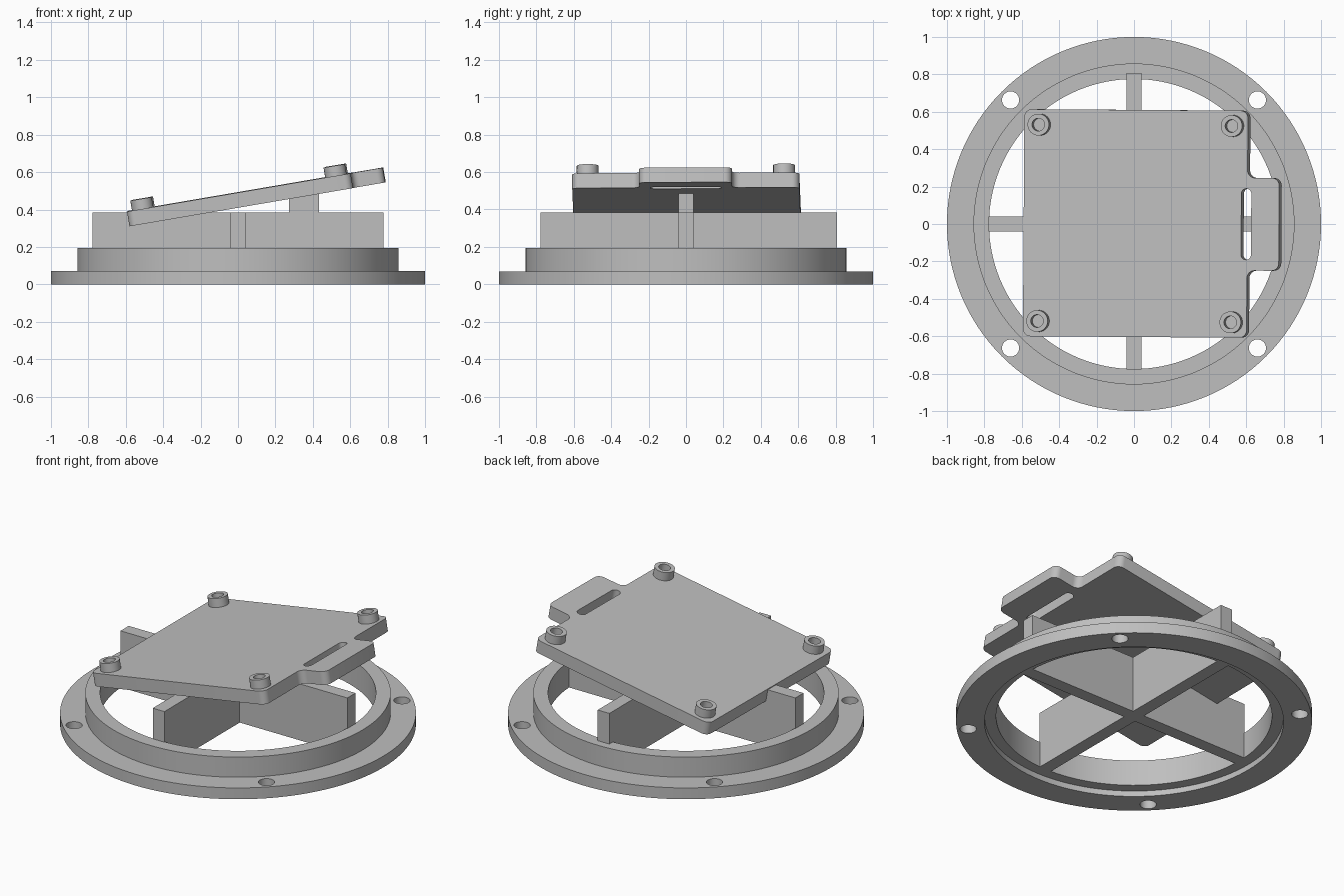
import bpy, bmesh, math
from mathutils import Matrix, Vector

cube = bpy.data.objects.get("Cube")
if cube:
    bpy.data.objects.remove(cube, do_unlink=True)

# Single plain grey
grey = bpy.data.materials.new("plain_grey")
grey.use_nodes = True
colour = (0.52, 0.52, 0.52, 1)
grey.diffuse_color = colour
grey.node_tree.nodes["Principled BSDF"].inputs["Base Color"].default_value = colour


def circle(r, cx=0, cy=0, n=96):
    return [(cx + r * math.cos(2 * math.pi * i / n),
             cy + r * math.sin(2 * math.pi * i / n)) for i in range(n)]


def rounded(corners, steps=8):
    """Right-angled outline of (x, y, radius) corners with arcs at each corner."""
    pts = []
    for i, (x, y, r) in enumerate(corners):
        p = Vector((x, y))
        if r == 0:
            pts.append((x, y))
            continue
        a = (Vector(corners[i - 1][:2]) - p).normalized()
        b = (Vector(corners[(i + 1) % len(corners)][:2]) - p).normalized()
        centre = p + r * (a + b)
        for k in range(steps + 1):
            t = math.pi / 2 * k / steps
            pts.append(tuple(centre - r * (b * math.cos(t) + a * math.sin(t))))
    return pts


def slab(name, outlines, z0, z1, matrix=Matrix()):
    """Extrude a 2D outline, with further outlines as holes, from z0 to z1."""
    curve = bpy.data.curves.new(name, "CURVE")
    curve.dimensions = "2D"
    curve.fill_mode = "BOTH"
    curve.extrude = (z1 - z0) / 2
    for pts in outlines:
        spline = curve.splines.new("POLY")
        spline.points.add(len(pts) - 1)
        for point, (x, y) in zip(spline.points, pts):
            point.co = (x, y, 0, 1)
        spline.use_cyclic_u = True
    temp = bpy.data.objects.new(name + "_outline", curve)
    bpy.context.collection.objects.link(temp)
    bpy.context.view_layer.update()
    graph = bpy.context.evaluated_depsgraph_get()
    mesh = bpy.data.meshes.new_from_object(temp.evaluated_get(graph))
    bpy.data.objects.remove(temp, do_unlink=True)
    bpy.data.curves.remove(curve)

    bm = bmesh.new()
    bm.from_mesh(mesh)
    bmesh.ops.remove_doubles(bm, verts=bm.verts, dist=1e-5)
    bmesh.ops.translate(bm, verts=bm.verts, vec=(0, 0, (z0 + z1) / 2))
    bmesh.ops.recalc_face_normals(bm, faces=bm.faces)
    bm.to_mesh(mesh)
    bm.free()
    mesh.name = name
    mesh.materials.clear()
    mesh.materials.append(grey)
    obj = bpy.data.objects.new(name, mesh)
    bpy.context.collection.objects.link(obj)
    obj.matrix_world = matrix
    bpy.ops.object.select_all(action="DESELECT")
    obj.select_set(True)
    bpy.context.view_layer.objects.active = obj
    bpy.ops.object.shade_smooth_by_angle(angle=math.radians(30))
    return obj


# Flange with four bolt holes
bolt_holes = [circle(0.046, sx * 0.66, sy * 0.663, 32) for sx in (-1, 1) for sy in (-1, 1)]
slab("base_flange", [circle(1.0, n=128), circle(0.84, n=128)] + bolt_holes, 0, 0.07)

# Raised ring, its underside recessed above the flange bottom
slab("raised_ring", [circle(0.858, n=128), circle(0.775, n=128)], 0.035, 0.195)

# Crossed support walls
w = 0.04
cross = [(-0.778, -w), (-w, -w), (-w, -0.778), (w, -0.778), (w, -w), (0.778, -w),
         (0.778, w), (w, w), (w, 0.808), (-w, 0.808), (-w, w), (-0.778, w)]
slab("cross_support", [cross], 0.035, 0.385)

# Post holding up the high end of the plate
slab("plate_post", [[(0.272, -w), (0.432, -w), (0.432, w), (0.272, w)]], 0.38, 0.485)

# Tilted plate: local x runs up the slope from the low edge, local z = 0 is its top
tilt = (Matrix.Translation((-0.59, 0.007, 0.391))
        @ Matrix.Rotation(math.radians(-0.4), 4, "Z")
        @ Matrix.Rotation(math.radians(-9.7), 4, "Y")
        @ Matrix.Rotation(math.radians(0.2), 4, "X"))
half, tab, edge, end, r = 0.607, 0.248, 1.213, 1.385, 0.04
plate = rounded([(0, -half, r), (edge, -half, r), (edge, -tab, r), (end, -tab, r),
                 (end, tab, r), (edge, tab, r), (edge, half, r), (0, half, r)])
slot = rounded([(1.18, -0.19, 0.026), (1.234, -0.19, 0.026),
                (1.234, 0.19, 0.026), (1.18, 0.19, 0.026)])
slab("tilted_plate", [plate, slot], -0.08, 0, tilt)

# Hollow bosses at the plate corners
for end_name, u in (("low", 0.085), ("high", 1.133)):
    for side, v in (("right", -0.525), ("left", 0.525)):
        slab(f"{end_name}_{side}_boss", [circle(0.058, u, v, 40), circle(0.034, u, v, 40)],
             -0.005, 0.054, tilt)
